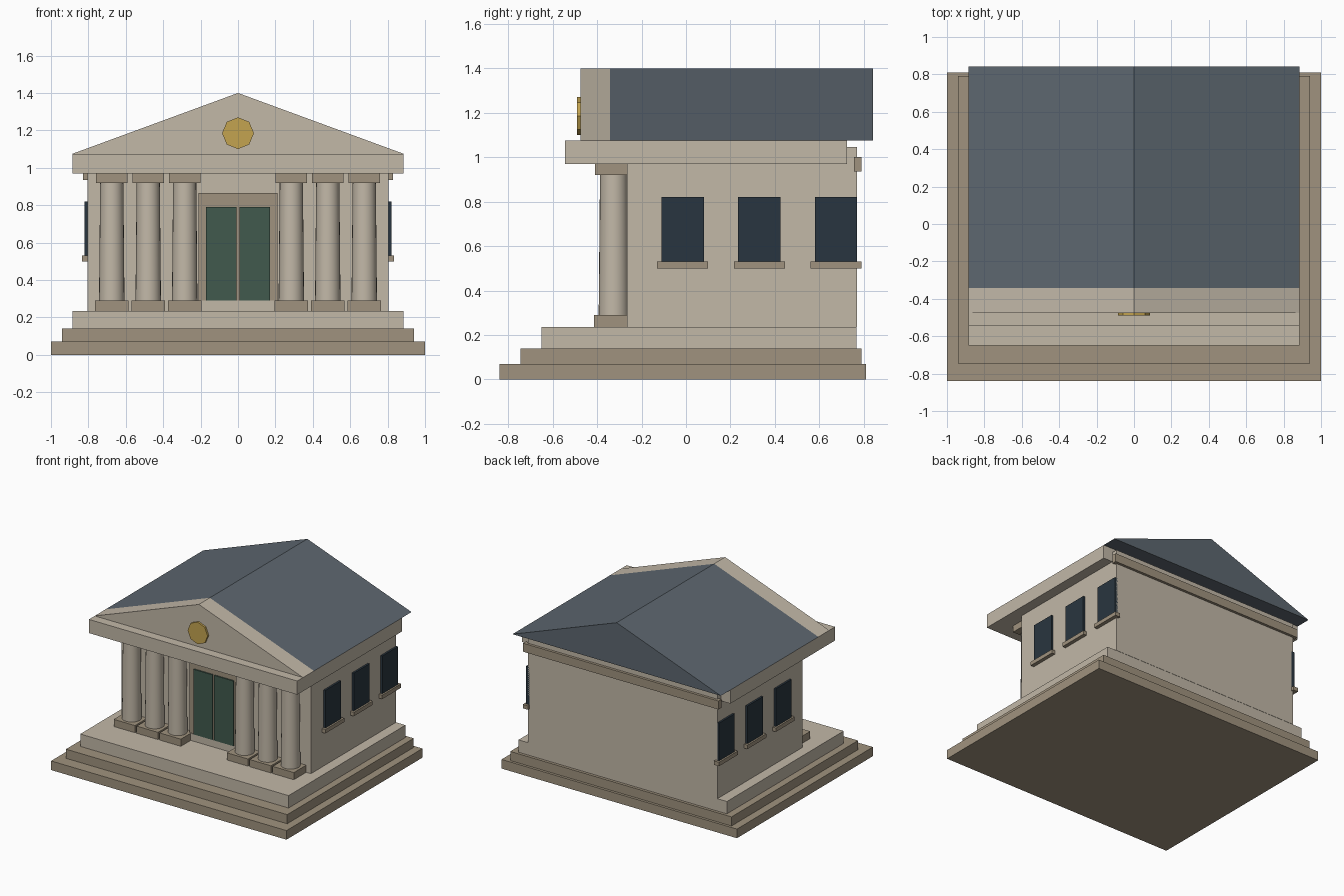
import bpy, bmesh, math
from mathutils import Matrix

if "Cube" in bpy.data.objects:
    bpy.data.objects.remove(bpy.data.objects["Cube"])


def material(name, r, g, b):
    m = bpy.data.materials.new(name)
    m.diffuse_color = (r, g, b, 1)
    m.use_nodes = True
    m.node_tree.nodes["Principled BSDF"].inputs["Base Color"].default_value = m.diffuse_color
    return m


STONE = material("light_stone", 0.54, 0.48, 0.39)
TRIM = material("dark_stone", 0.35, 0.29, 0.21)
SLATE = material("slate", 0.11, 0.135, 0.16)
GLASS = material("dark_glass", 0.022, 0.036, 0.05)
GREEN = material("door_green", 0.052, 0.10, 0.075)
GOLD = material("gold", 0.55, 0.37, 0.08)


def finish(name, bm, mat):
    bmesh.ops.recalc_face_normals(bm, faces=bm.faces)
    me = bpy.data.meshes.new(name)
    bm.to_mesh(me)
    bm.free()
    me.materials.append(mat)
    ob = bpy.data.objects.new(name, me)
    bpy.context.collection.objects.link(ob)
    return ob


def box(name, x, y, z, mat):
    """Box from (min, max) pairs."""
    bm = bmesh.new()
    bmesh.ops.create_cube(bm, size=1)
    for v in bm.verts:
        v.co = [(a + b) / 2 + c * (b - a) for c, (a, b) in zip(v.co, (x, y, z))]
    return finish(name, bm, mat)


def gable(name, half, y0, y1, z0, z1, mat):
    """Triangular prism running along y."""
    bm = bmesh.new()
    tri = bm.faces.new([bm.verts.new(p) for p in
                        ((-half, y0, z0), (half, y0, z0), (0, y0, z1))])
    ext = bmesh.ops.extrude_face_region(bm, geom=[tri])["geom"]
    for v in ext:
        if isinstance(v, bmesh.types.BMVert):
            v.co.y = y1
    # extrusion keeps the first face, so the prism is closed
    return finish(name, bm, mat)


def cone(name, sides, r1, r2, depth, matrix, mat):
    bm = bmesh.new()
    bmesh.ops.create_cone(bm, cap_ends=True, segments=sides, radius1=r1,
                          radius2=r2, depth=depth, matrix=matrix)
    return finish(name, bm, mat)


# Stepped platform
box("lower_step", (-1, 1), (-0.84, 0.81), (0, 0.07), TRIM)
box("middle_step", (-0.94, 0.94), (-0.745, 0.79), (0.07, 0.14), TRIM)
box("porch_floor", (-0.885, 0.885), (-0.65, 0.768), (0.14, 0.235), STONE)

# Main hall and rear band
box("hall", (-0.805, 0.805), (-0.265, 0.77), (0.235, 1.045), STONE)
box("rear_band", (-0.83, 0.83), (0.755, 0.79), (0.935, 1.0), TRIM)

# Entablature, pediment and roof
box("entablature", (-0.885, 0.885), (-0.545, 0.725), (0.97, 1.075), STONE)
gable("pediment", 0.885, -0.475, -0.342, 1.075, 1.40, STONE)
gable("roof", 0.885, -0.342, 0.842, 1.075, 1.40, SLATE)
cone("medallion", 8, 0.085, 0.085, 0.03,
     Matrix.Translation((0, -0.475, 1.185)) @ Matrix.Rotation(math.pi / 2, 4, 'X'), GOLD)

# Columns with square bases and capitals
CY = -0.325
for s in (-1, 1):
    for cx in (0.285, 0.48, 0.675):
        x = s * cx
        box("column_base", (x - 0.09, x + 0.09), (CY - 0.09, CY + 0.09), (0.235, 0.29), TRIM)
        shaft = cone("column_shaft", 24, 0.068, 0.062, 0.63,
                     Matrix.Translation((x, CY, 0.605)), STONE)
        bpy.ops.object.select_all(action='DESELECT')
        bpy.context.view_layer.objects.active = shaft
        shaft.select_set(True)
        bpy.ops.object.shade_smooth_by_angle(angle=math.radians(40))
        box("column_capital", (x - 0.085, x + 0.085), (CY - 0.085, CY + 0.085), (0.92, 0.97), TRIM)

# Double door
box("door_frame", (-0.21, 0.21), (-0.29, -0.26), (0.235, 0.865), TRIM)
box("door_sill", (-0.205, 0.205), (-0.295, -0.26), (0.235, 0.29), STONE)
for s in (-1, 1):
    box("door_leaf", sorted((s * 0.008, s * 0.17)), (-0.30, -0.27), (0.29, 0.79), GREEN)

# Side windows with sills
for s in (-1, 1):
    for wy in (-0.015, 0.33, 0.675):
        box("window", sorted((s * 0.79, s * 0.82)), (wy - 0.095, wy + 0.095), (0.53, 0.82), GLASS)
        box("window_sill", sorted((s * 0.79, s * 0.833)), (wy - 0.115, wy + 0.115), (0.50, 0.53), TRIM)
